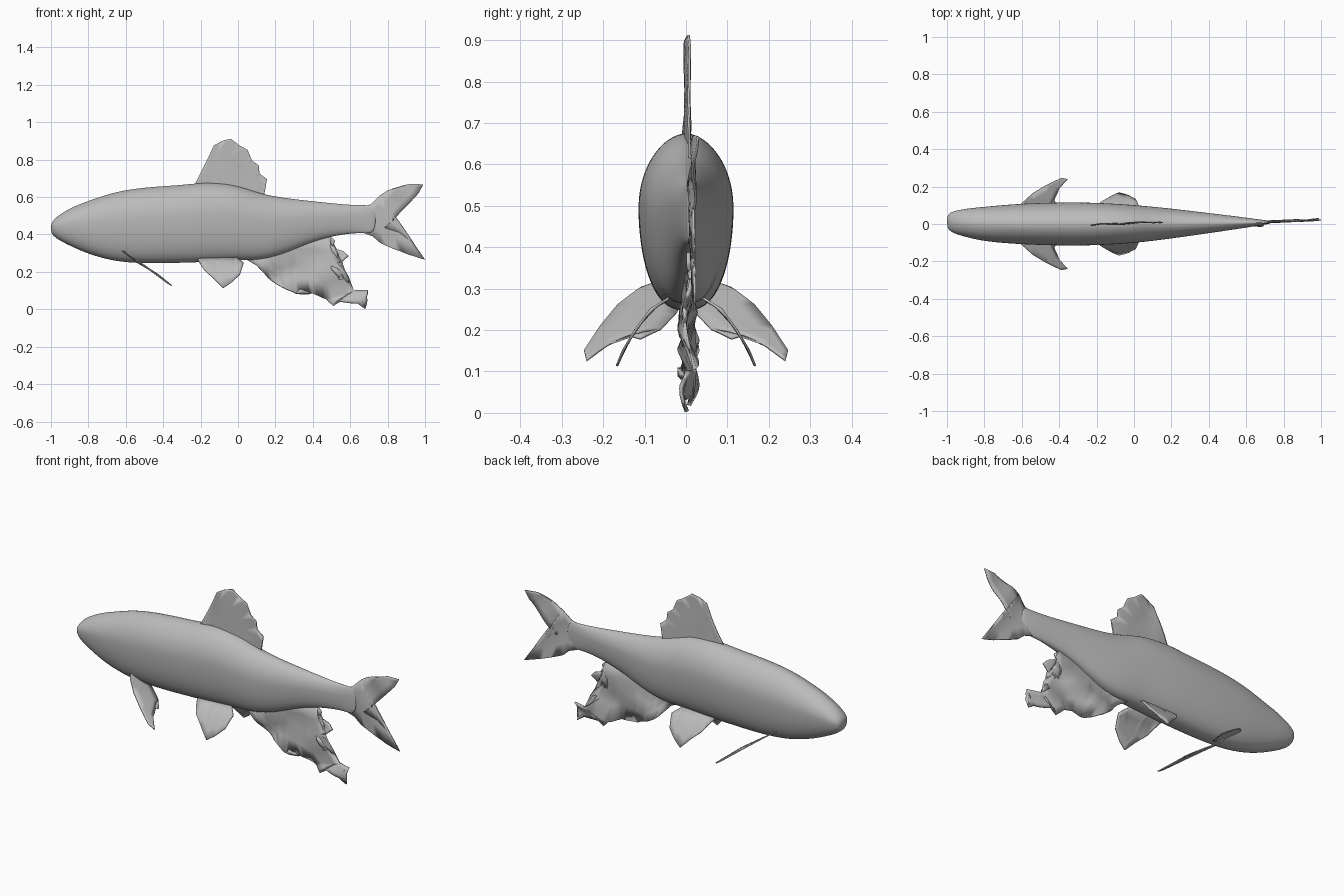
import bpy, bmesh
from math import sin, cos, pi, copysign

cube = bpy.data.objects.get("Cube")
if cube:
    bpy.data.objects.remove(cube, do_unlink=True)

grey = bpy.data.materials.new("plain grey")
grey.use_nodes = True
COLOUR = (0.5, 0.5, 0.5, 1)
grey.diffuse_color = COLOUR
grey.node_tree.nodes["Principled BSDF"].inputs["Base Color"].default_value = COLOUR


def finish(bm, name):
    """Turn a bmesh into a smooth shaded grey object."""
    bmesh.ops.recalc_face_normals(bm, faces=bm.faces)
    mesh = bpy.data.meshes.new(name)
    bm.to_mesh(mesh)
    bm.free()
    mesh.materials.append(grey)
    mesh.shade_smooth()
    obj = bpy.data.objects.new(name, mesh)
    bpy.context.collection.objects.link(obj)
    return obj


def lerp_table(table, t):
    """Piecewise linear lookup in rising (key, value) pairs."""
    for (a, u), (b, v) in zip(table, table[1:]):
        if t <= b:
            return u + (v - u) * max(0, t - a) / (b - a)
    return table[-1][1]


def make_fin(name, outline, place, thickness=0.006):
    """Fill an outline, add inner vertices and bend it with place(u, v)."""
    bm = bmesh.new()
    bm.faces.new([bm.verts.new((u, 0, v)) for u, v in outline])
    bmesh.ops.triangulate(bm, faces=bm.faces[:])
    bmesh.ops.subdivide_edges(bm, edges=bm.edges[:], cuts=3, use_grid_fill=True)
    bmesh.ops.triangulate(bm, faces=bm.faces[:])
    for v in bm.verts:
        v.co = place(v.co.x, v.co.z)
    obj = finish(bm, name)
    skin = obj.modifiers.new("thickness", "SOLIDIFY")
    skin.thickness = thickness
    skin.offset = 0
    return obj


# Body: egg shaped rings of x, top, bottom, half width
STATIONS = [
    (-1.0, .455, .41, .028), (-.985, .48, .39, .05), (-.95, .51, .365, .064),
    (-.88, .55, .33, .08), (-.8, .58, .295, .092), (-.7, .615, .265, .102),
    (-.6, .64, .248, .109), (-.45, .657, .243, .115), (-.3, .665, .247, .116),
    (-.2, .678, .25, .114), (-.1, .675, .255, .109), (0, .662, .262, .102),
    (.12, .618, .26, .09), (.25, .595, .295, .074), (.4, .578, .365, .054),
    (.55, .562, .4, .034), (.66, .555, .41, .018), (.74, .56, .4, .006)]
SIDES = 28


def spine(x):
    return .012 * max(0, x) + .012 * max(0, -x - .8) / .2


bm = bmesh.new()
rings = []
for x, top, bottom, half in STATIONS:
    mid = bottom + (top - bottom) * .6
    ring = []
    for i in range(SIDES):
        a = 2 * pi * i / SIDES
        c, s = cos(a), sin(a)
        if s >= 0:
            y, z = copysign(abs(c) ** 1.12, c), mid + (top - mid) * s
        else:
            y, z = copysign(abs(c) ** .8, c), mid + (mid - bottom) * s
        ring.append(bm.verts.new((x, spine(x) + half * y, z)))
    rings.append(ring)
for r, q in zip(rings, rings[1:]):
    for i in range(SIDES):
        j = (i + 1) % SIDES
        bm.faces.new((r[i], r[j], q[j], q[i]))
bm.faces.new(rings[0])
bm.faces.new(rings[-1])
body = finish(bm, "body")
sub = body.modifiers.new("smooth", "SUBSURF")
sub.levels = sub.render_levels = 2

# Dorsal fin
make_fin("dorsal_fin", [
    (-.23, .67), (-.18, .77), (-.15, .83), (-.13, .875), (-.085, .9),
    (-.04, .912), (.01, .875), (.05, .853), (.075, .795), (.11, .77),
    (.115, .725), (.155, .695), (.14, .61), (.12, .58), (-.2, .62)],
    lambda u, v: (u, .005 + .04 * u + .004 * sin(30 * u + 9 * v), v))

# Forked tail fin
make_fin("tail_fin", [
    (.64, .545), (.71, .56), (.76, .61), (.8, .635), (.86, .65), (.92, .67),
    (.99, .667), (.965, .62), (.92, .57), (.87, .52), (.83, .475), (.785, .435),
    (.865, .41), (.945, .345), (1.0, .265), (.92, .29), (.84, .32), (.76, .355),
    (.72, .39), (.64, .42)],
    lambda u, v: (u, .008 + .045 * (u - .64) + .005 * sin(25 * u + 22 * v), v))

# Ragged anal fin, rippled and thickest in waves towards its tips
make_fin("anal_fin", [
    (.04, .27), (.1, .235), (.16, .17), (.22, .125), (.29, .095), (.31, .085),
    (.33, .11), (.4, .085), (.47, .055), (.51, .018), (.53, .045), (.6, .033),
    (.64, .03), (.68, .003), (.675, .035), (.655, .06), (.695, .1), (.62, .1),
    (.57, .14), (.535, .165), (.56, .19), (.53, .22), (.485, .235), (.55, .25),
    (.59, .285), (.565, .31), (.505, .33), (.52, .365), (.49, .395), (.42, .4),
    (.3, .4), (.15, .34)],
    lambda u, v: (u, .006 + .022 * min(1, max(0, .36 - v) * 7)
                  * sin(26 * v - 13 * u) * min(1, max(0, v) * 12 + .25), v), .01)

# Paired fins on both sides of the belly
PELVIC_ARCH = [(.1, .172), (.15, .152), (.2, .122), (.25, .085), (.29, .02)]
for name, side in (("left", 1), ("right", -1)):
    # The side facing the front is the model's right
    make_fin(name + "_pelvic_fin", [
        (-.22, .275), (-.18, .21), (-.13, .165), (-.08, .113), (-.04, .14),
        (.01, .185), (.03, .25), (-.02, .285), (-.12, .29)],
        lambda u, v, s=side: (u, s * lerp_table(PELVIC_ARCH, v), v))
    # Pectoral outline is drawn from above and slopes down to the rear
    make_fin(name + "_pectoral_fin", [
        (-.63, .06), (-.6, .11), (-.54, .165), (-.47, .207), (-.39, .246),
        (-.355, .24), (-.4, .19), (-.43, .135), (-.42, .11), (-.46, .06),
        (-.53, .02)],
        lambda u, v, s=side: (u, s * v, .29 - .68 * (u + .6)
                              + .012 * sin(12 * v)))
